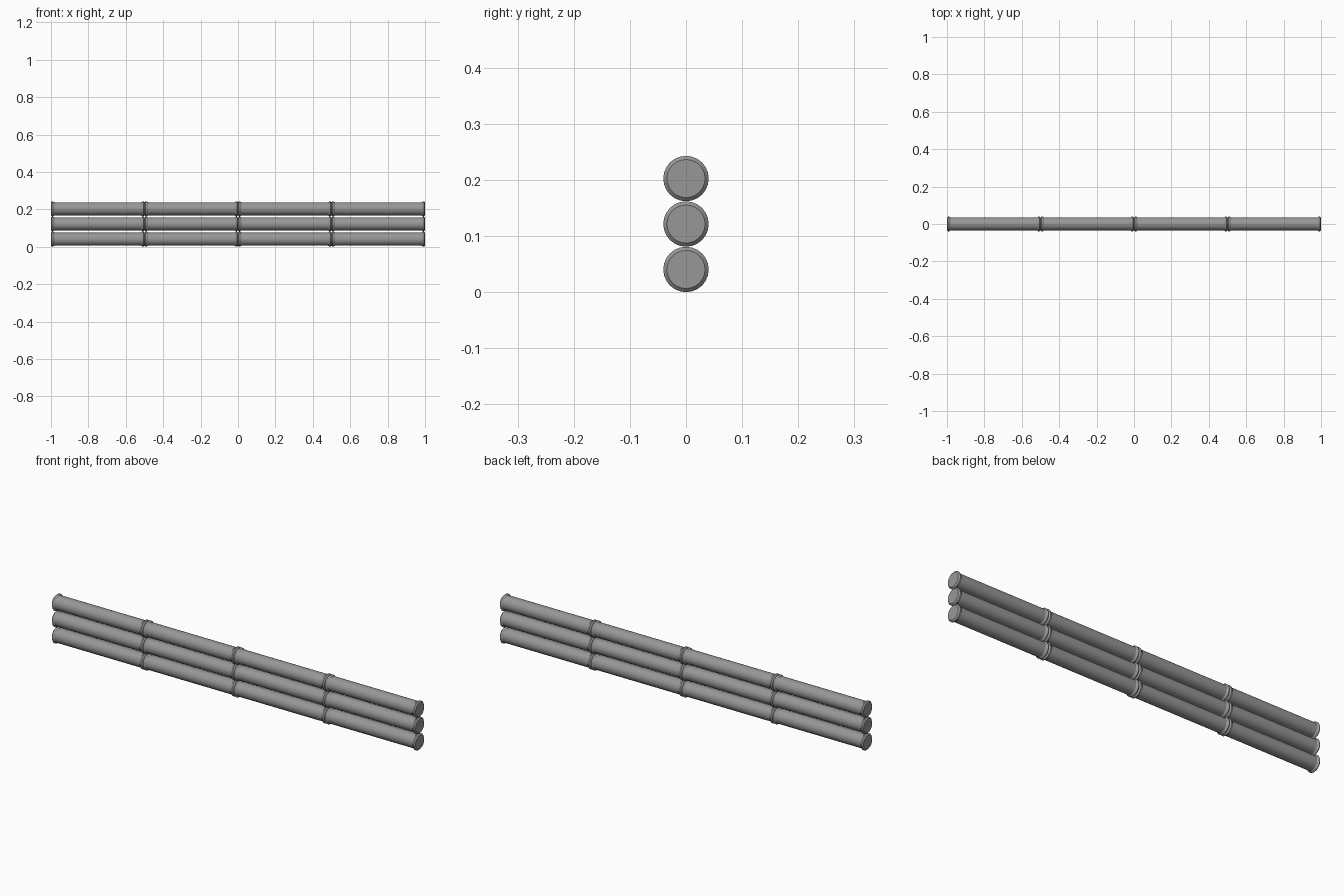
import bpy, bmesh, math

if "Cube" in bpy.data.objects:
    bpy.data.objects.remove(bpy.data.objects["Cube"])

R_RIM, R_BODY, R_END = 0.0405, 0.035, 0.034
SIDES = 24
PITCH = 0.081

grey = bpy.data.materials.new("dark_grey")
grey.diffuse_color = (0.31, 0.31, 0.31, 1)
grey.use_nodes = True
grey.node_tree.nodes["Principled BSDF"].inputs["Base Color"].default_value = grey.diffuse_color

# radius profile of one pole: four sections, each flared at both ends
section = [(0.0, R_END), (0.006, R_RIM), (0.010, R_RIM), (0.018, R_BODY),
           (0.482, R_BODY), (0.490, R_RIM), (0.494, R_RIM)]
profile = [(-1 + 0.5 * i + x, r) for i in range(4) for x, r in section]
profile.append((1.0, R_END))


def make_pole(name, z):
    bm = bmesh.new()
    rings = []
    for x, r in profile:
        rings.append([bm.verts.new((x, r * math.cos(2 * math.pi * k / SIDES),
                                    r * math.sin(2 * math.pi * k / SIDES)))
                      for k in range(SIDES)])
    for a, b in zip(rings, rings[1:]):
        for k in range(SIDES):
            n = (k + 1) % SIDES
            bm.faces.new((a[k], a[n], b[n], b[k]))
    # flat end caps
    bm.faces.new(rings[0])
    bm.faces.new(rings[-1])
    bmesh.ops.recalc_face_normals(bm, faces=bm.faces)
    mesh = bpy.data.meshes.new(name)
    bm.to_mesh(mesh)
    bm.free()
    mesh.materials.append(grey)
    obj = bpy.data.objects.new(name, mesh)
    obj.location.z = z
    bpy.context.collection.objects.link(obj)
    bpy.context.view_layer.objects.active = obj
    obj.select_set(True)
    bpy.ops.object.shade_smooth_by_angle(angle=math.radians(30))
    obj.select_set(False)


# three stacked poles
for i, name in enumerate(("lower_pole", "middle_pole", "upper_pole")):
    make_pole(name, R_RIM + i * PITCH)
